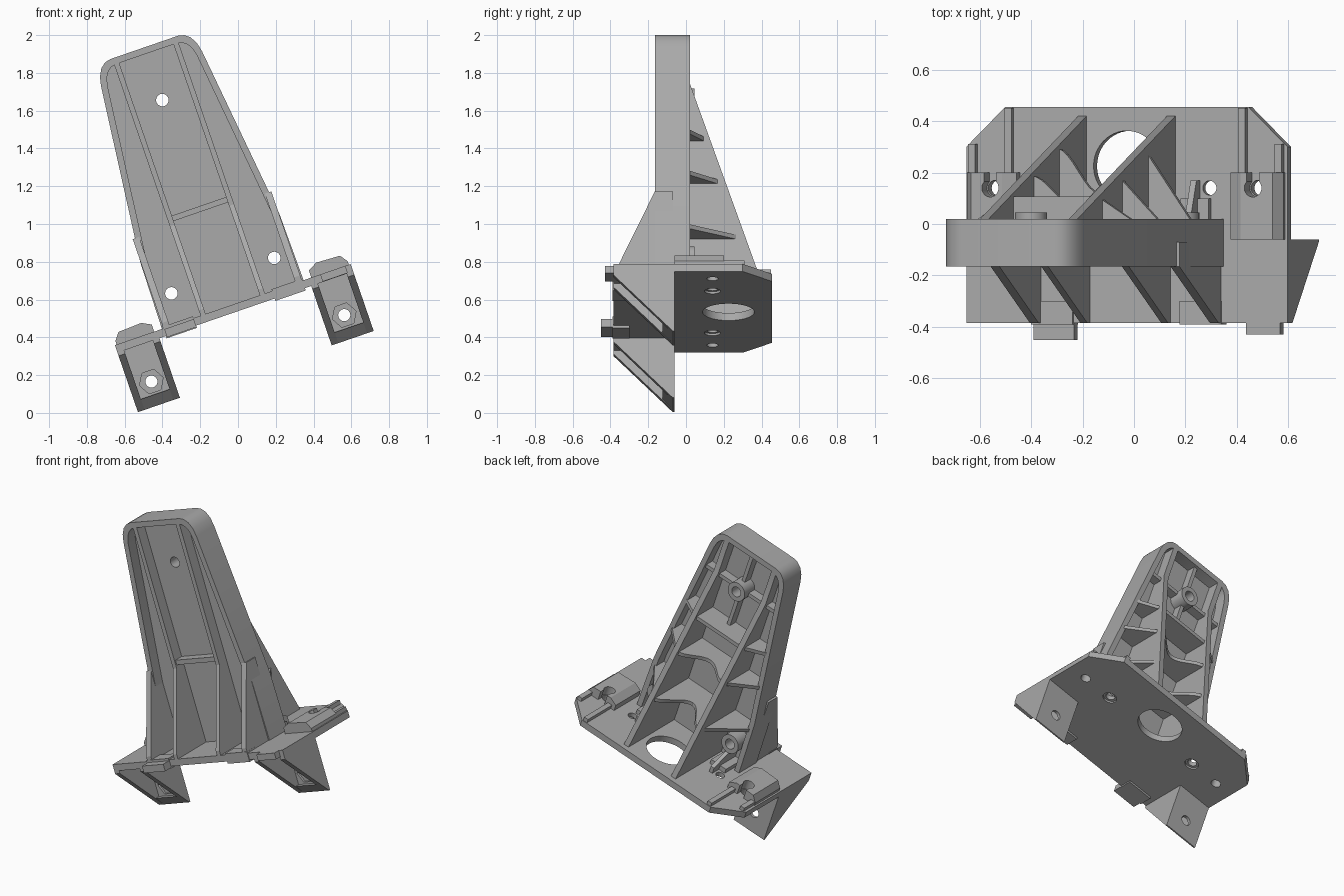
import bpy, bmesh, math
from mathutils import Matrix, Vector

cube = bpy.data.objects.get("Cube")
if cube:
    bpy.data.objects.remove(cube, do_unlink=True)

grey = bpy.data.materials.new("cast grey")
grey.use_nodes = True
COLOUR = (0.4, 0.4, 0.4, 1)
grey.diffuse_color = COLOUR
grey.node_tree.nodes["Principled BSDF"].inputs["Base Color"].default_value = COLOUR

# The whole bracket leans sideways; parts are built in upright (u, y, w) space
LEAN = Matrix.Translation((-0.018, 0, 0.545)) @ Matrix.Rotation(math.radians(-19), 4, 'Y')


def prism(name, pts, axis, a, b):
    """Extrude a 2D outline along axis u, y or w from a to b."""
    place = {'u': lambda p, t: (t, p[0], p[1]),
             'y': lambda p, t: (p[0], t, p[1]),
             'w': lambda p, t: (p[0], p[1], t)}[axis]
    bm = bmesh.new()
    low = [bm.verts.new(place(p, a)) for p in pts]
    high = [bm.verts.new(place(p, b)) for p in pts]
    bm.faces.new(low)
    bm.faces.new(high)
    n = len(pts)
    for i in range(n):
        j = (i + 1) % n
        bm.faces.new((low[i], low[j], high[j], high[i]))
    bmesh.ops.recalc_face_normals(bm, faces=bm.faces)
    mesh = bpy.data.meshes.new(name)
    bm.to_mesh(mesh)
    bm.free()
    mesh.materials.append(grey)
    obj = bpy.data.objects.new(name, mesh)
    bpy.context.collection.objects.link(obj)
    obj.matrix_world = LEAN
    return obj


def box(name, u, y, w):
    return prism(name, [(u[0], y[0]), (u[1], y[0]), (u[1], y[1]), (u[0], y[1])], 'w', *w)


def circle(p, q, r, n=32):
    return [(p + r * math.cos(math.tau * i / n), q + r * math.sin(math.tau * i / n))
            for i in range(n)]


def cut(obj, cutters):
    """Subtract cutters, keep the result and discard the helpers."""
    for c in cutters:
        c.hide_render = True
        mod = obj.modifiers.new("cut", 'BOOLEAN')
        mod.operation = 'DIFFERENCE'
        mod.solver = 'EXACT'
        mod.object = c
    bpy.context.view_layer.update()
    graph = bpy.context.evaluated_depsgraph_get()
    mesh = bpy.data.meshes.new_from_object(obj.evaluated_get(graph))
    obj.modifiers.clear()
    obj.data = mesh
    for c in cutters:
        bpy.data.objects.remove(c, do_unlink=True)


def mirrored(half):
    """Close an outline given its right half from bottom to top."""
    return half + [(-u, w) for u, w in reversed(half)]


# Base plate with centre opening and screw holes
base = prism("base_plate", mirrored([(0.66, -0.385), (0.66, 0.30), (0.5, 0.455)]),
             'w', -0.012, 0.03)
holes = [prism("cutter", circle(0, 0.225, 0.137, 48), 'w', -0.1, 0.2)]
for s in (-1, 1):
    holes.append(prism("cutter", circle(s * 0.34, 0.14, 0.028), 'w', -0.1, 0.2))
    holes.append(prism("cutter", circle(s * 0.34, 0.14, 0.043), 'w', -0.1, 0.0))
    holes.append(prism("cutter", circle(s * 0.54, 0.14, 0.03), 'w', -0.1, 0.2))
cut(base, holes)

# Tower rim: an arch with rounded shoulders
outer = [(0.397, 0), (0.39, 0.4), (0.283, 1.35), (0.272, 1.40), (0.25, 1.44),
         (0.222, 1.462), (0.19, 1.47)]
inner = [(0.362, 0), (0.355, 0.4), (0.25, 1.34), (0.238, 1.385), (0.222, 1.41),
         (0.2, 1.428), (0.175, 1.435)]
prism("tower_rim", mirrored(outer) + list(reversed(mirrored(inner))), 'y', -0.165, 0.02)

# Web closing the tower, with a boss at the top and two near the base
BOSSES = [(0, 1.175), (-0.288, 0.192), (0.288, 0.192)]
web = prism("tower_web", mirrored(inner), 'y', -0.09, -0.06)
cut(web, [prism("cutter", circle(u, w, 0.033), 'y', -0.3, 0.3) for u, w in BOSSES])
for u, w in BOSSES:
    boss = prism("screw_boss", circle(u, w, 0.062), 'y', -0.075, 0.045)
    cut(boss, [prism("cutter", circle(u, w, 0.033), 'y', -0.3, 0.3)])


def rib_depth(w):
    return 0.02 + 0.4 * (1.2 - w) / 1.17


SHELVES = (0.34, 0.65, 0.89)
for s in (-1, 1):
    # Front ribs and flared skirts of the side walls
    flare = [(-0.07, 0), (-0.385, 0), (-0.385, 0.06), (-0.165, 0.53)]
    prism("front_rib", flare + [(-0.165, 1.44), (-0.07, 1.44)], 'u', s * 0.152, s * 0.18)
    prism("side_skirt", flare + [(-0.07, 0.53)], 'u', s * 0.352, s * 0.388)
    # Tall tapering back ribs
    prism("back_rib", [(-0.07, 0), (0.42, 0), (0.42, 0.03), (0.02, 1.2),
                       (0.02, 1.44), (-0.07, 1.44)], 'u', s * 0.165, s * 0.2)
    # Triangular shelves from the back ribs to the side walls
    for w in SHELVES:
        edge = 0.37 - 0.11 * max(0, w - 0.4)
        prism("side_shelf", [(s * 0.18, -0.07), (s * edge, -0.07), (s * edge, 0.018),
                             (s * 0.18, rib_depth(w) - 0.02)], 'w', w - 0.012, w + 0.012)
    # Boss supports standing on the base
    prism("boss_gusset", [(-0.07, 0.02), (0.17, 0.02), (0.17, 0.07), (0.045, 0.13),
                          (-0.07, 0.13)], 'u', s * 0.276, s * 0.3)
    box("boss_foot", sorted((s * 0.23, s * 0.345)), (-0.07, 0.1), (0.02, 0.06))

# Scooped shelves between the back ribs
for w in SHELVES:
    depth = rib_depth(w) - 0.02
    scoop = 0 if w > 0.8 else 0.6 * depth
    edge = []
    for i in range(17):
        t = -1 + i / 8
        edge.append((0.18 * t, depth - scoop * (0.5 + 0.5 * math.cos(math.pi * t))))
    prism("centre_shelf", [(0.18, -0.07), (-0.18, -0.07)] + edge, 'w', w - 0.012, w + 0.012)

# Cross ribs around the top boss and the front divider
for s in (-1, 1):
    box("boss_cross_rib", sorted((s * 0.055, s * 0.27)), (-0.07, 0.0), (1.163, 1.187))
box("boss_upper_rib", (-0.012, 0.012), (-0.07, 0.0), (1.23, 1.45))
box("boss_lower_rib", (-0.012, 0.012), (-0.07, 0.0), (0.89, 1.12))
box("front_divider", (-0.16, 0.16), (-0.155, -0.07), (0.55, 0.58))

for s in (-1, 1):
    # Slotted mounting pads with bevelled sides
    pad = prism("mounting_pad", [(s * 0.44, 0.02), (s * 0.44, 0.07), (s * 0.49, 0.096),
                                 (s * 0.62, 0.09), (s * 0.65, 0.05), (s * 0.65, 0.02)],
                'y', -0.06, 0.2)
    cut(pad, [prism("cutter", circle(s * 0.54, 0.14, 0.035), 'w', -0.1, 0.3),
              box("cutter", sorted((s * 0.515, s * 0.565)), (0.14, 0.3), (-0.1, 0.3))])
    for a, b, end in ((0.465, 0.495, 0.45), (0.615, 0.645, 0.31)):
        box("pad_rail", sorted((s * a, s * b)), (0.19, end), (0.02, 0.055))

    # Hanging feet: rear wall with nut pocket between two triangular cheeks
    wall = prism("foot_wall", [(-0.06, 0), (-0.06, -0.345), (-0.07, -0.345),
                               (-0.125, -0.285), (-0.095, -0.285), (-0.095, 0)],
                 'u', s * 0.43, s * 0.655)
    cut(wall, [prism("cutter", circle(s * 0.54, -0.215, 0.032), 'y', -0.3, 0.3),
               prism("cutter", circle(s * 0.54, -0.215, 0.066, 6), 'y', -0.3, -0.08)])
    for a, b in ((0.425, 0.462), (0.623, 0.66)):
        prism("foot_cheek", [(-0.06, 0), (-0.06, -0.345), (-0.07, -0.345),
                             (-0.385, -0.03), (-0.385, 0)], 'u', s * a, s * b)

    # Thickened pads under the ribs on the front edge
    box("front_edge_pad", sorted((s * 0.22, s * 0.39)), (-0.39, -0.3), (-0.025, 0.04))

# Small locating tabs on the front edge
box("left_front_tab", (0.49, 0.63), (-0.43, -0.38), (-0.01, 0.03))
box("right_front_tab", (-0.385, -0.22), (-0.45, -0.38), (-0.02, 0.025))

# Smooth the round parts while keeping edges sharp
bpy.ops.object.select_all(action='DESELECT')
for obj in bpy.context.collection.objects:
    if obj.type == 'MESH' and grey.name in obj.data.materials:
        obj.select_set(True)
        bpy.context.view_layer.objects.active = obj
bpy.ops.object.shade_smooth_by_angle(angle=math.radians(25))
